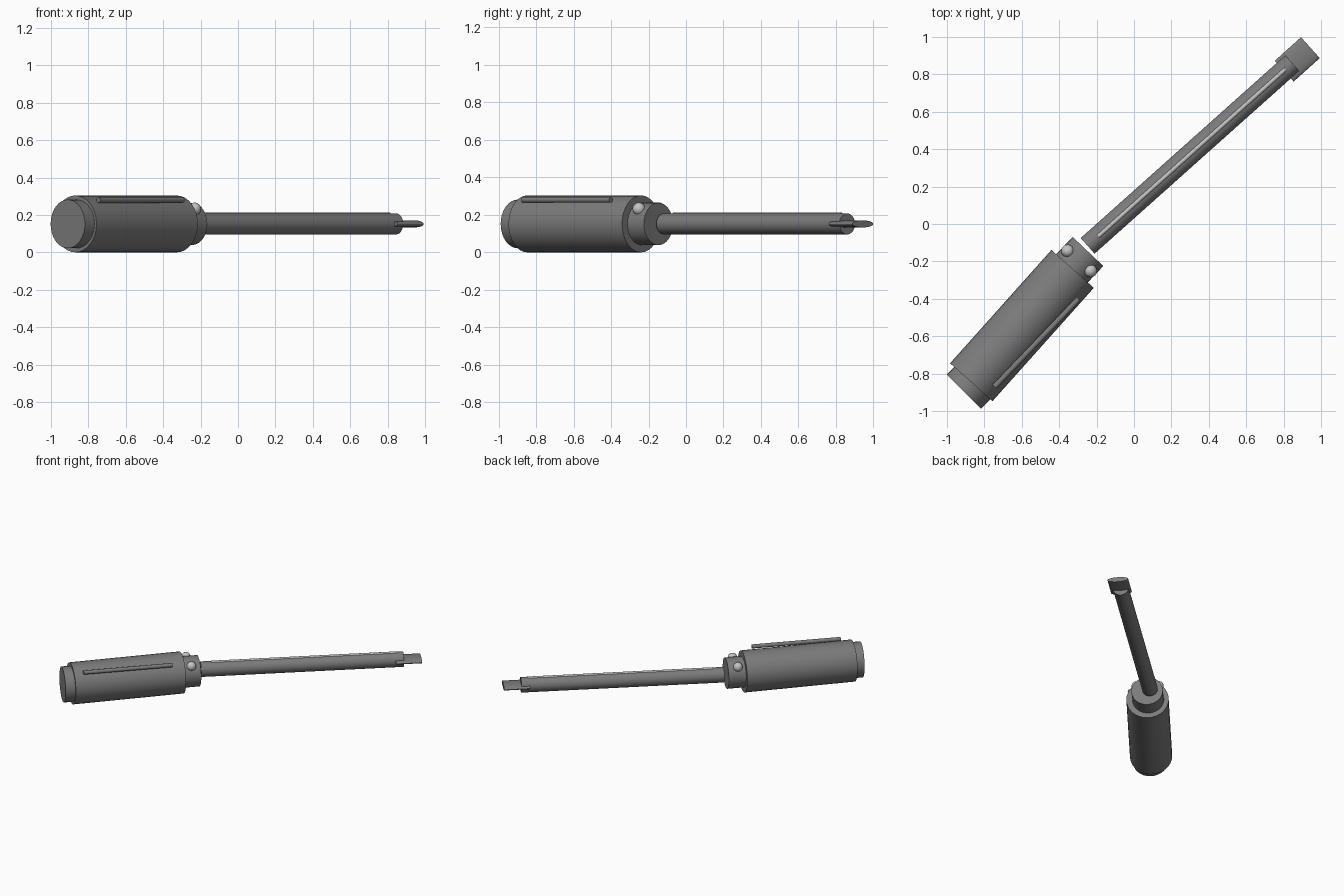
import bpy
import math
from mathutils import Vector

cube = bpy.data.objects.get("Cube")
if cube:
    bpy.data.objects.remove(cube, do_unlink=True)

AXIS_Z = 0.152


def material(name, value):
    mat = bpy.data.materials.new(name)
    mat.use_nodes = True
    colour = (value, value, value, 1.0)
    mat.diffuse_color = colour
    mat.node_tree.nodes["Principled BSDF"].inputs["Base Color"].default_value = colour
    return mat


dark = material("dark grey", 0.2)
light = material("light grey", 0.55)


def finish(name, mat):
    obj = bpy.context.object
    obj.name = name
    obj.data.materials.append(mat)
    bpy.ops.object.shade_smooth_by_angle(angle=math.radians(35))
    return obj


def rod(name, start, end, radius, mat, z=AXIS_Z, flat=1.0, sides=32):
    """Horizontal cylinder between two plan points; flat squashes it in z."""
    a, b = Vector((*start, z)), Vector((*end, z))
    d = b - a
    bpy.ops.mesh.primitive_cylinder_add(
        vertices=sides, radius=radius, depth=d.length, location=(a + b) / 2,
        rotation=(0, math.pi / 2, math.atan2(d.y, d.x)))
    obj = finish(name, mat)
    obj.scale.x = flat
    return obj


# Handle: end cap, grip and collar
rod("handle_cap", (-0.91, -0.897), (-0.82, -0.807), 0.13, dark)
rod("handle_grip", (-0.87, -0.846), (-0.328, -0.24), 0.152, dark)
rod("collar", (-0.36, -0.267), (-0.246, -0.147), 0.113, dark)

# Raised rib beside the grip
rod("grip_rib", (-0.745, -0.87), (-0.296, -0.40), 0.015, dark, z=0.28, sides=16)

# Shaft with a light strip along its top
rod("shaft", (-0.248, -0.117), (0.846, 0.86), 0.056, dark)
rod("shaft_strip", (-0.19, -0.065), (0.81, 0.828), 0.012, light, z=0.202, sides=16)

# Flattened blade at the tip
rod("blade", (0.803, 0.817), (0.943, 0.943), 0.075, dark, flat=0.25)

# Studs on the collar
for side, spot in (("right", (-0.355, -0.144)), ("left", (-0.232, -0.251))):
    bpy.ops.mesh.primitive_uv_sphere_add(
        segments=24, ring_count=12, radius=0.034, location=(*spot, 0.232))
    finish("collar_stud_" + side, light)
